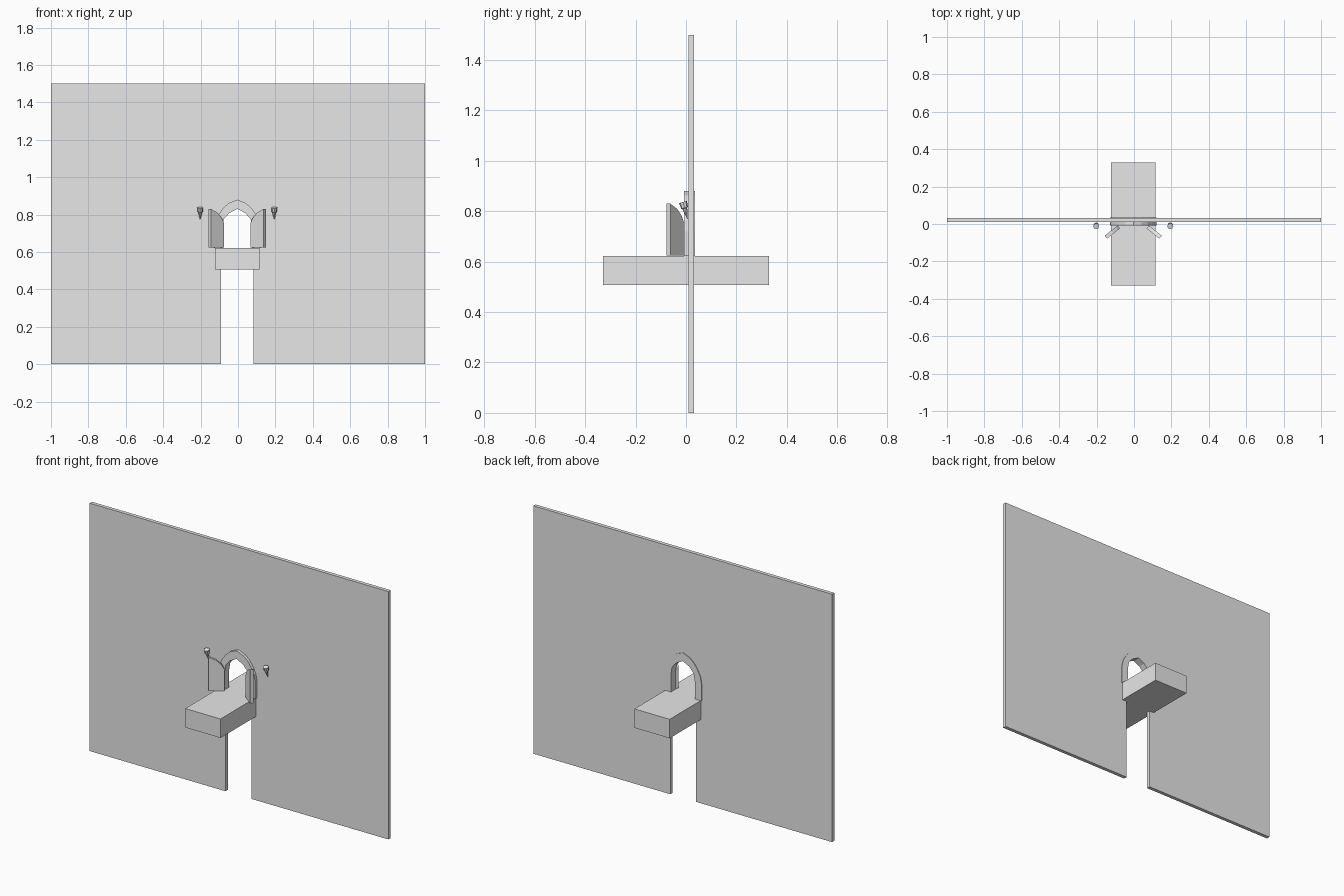
import bpy, bmesh, math
from mathutils import Matrix, Vector

cube = bpy.data.objects.get("Cube")
if cube:
    bpy.data.objects.remove(cube, do_unlink=True)

stone = bpy.data.materials.new("plain grey")
stone.use_nodes = True
GREY = (0.8, 0.8, 0.8, 1)
stone.diffuse_color = GREY
stone.node_tree.nodes["Principled BSDF"].inputs["Base Color"].default_value = GREY

CX = -0.004      # centre line of the window
SILL = 0.622     # top of the ledge


def finish(name, bm, matrix=None):
    bmesh.ops.recalc_face_normals(bm, faces=bm.faces[:])
    mesh = bpy.data.meshes.new(name)
    bm.to_mesh(mesh)
    bm.free()
    mesh.materials.append(stone)
    ob = bpy.data.objects.new(name, mesh)
    if matrix is not None:
        ob.matrix_world = matrix
    bpy.context.collection.objects.link(ob)
    return ob


def slab(name, outline, y0, y1, matrix=None):
    """Extrude an outline of (x, z) points from y0 to y1."""
    bm = bmesh.new()
    face = bm.faces.new([bm.verts.new((x, y0, z)) for x, z in outline])
    ext = bmesh.ops.extrude_face_region(bm, geom=[face])
    verts = [v for v in ext["geom"] if isinstance(v, bmesh.types.BMVert)]
    bmesh.ops.translate(bm, verts=verts, vec=(0, y1 - y0, 0))
    return finish(name, bm, matrix)


def arch(half):
    """Mirror a right half (foot to apex) into a full left-to-right arch."""
    left = [(CX - x, z) for x, z in half]
    right = [(CX + x, z) for x, z in reversed(half[:-1])]
    return left + right


outer = arch([(0.125, SILL), (0.125, 0.72), (0.117, 0.765), (0.1, 0.80),
              (0.075, 0.836), (0.045, 0.862), (0, 0.88)])
inner = arch([(0.08, SILL), (0.08, 0.73), (0.072, 0.775),
              (0.043, 0.808), (0, 0.83)])
opening = arch([(0.087, 0), (0.087, 0.73), (0.078, 0.78),
                (0.045, 0.815), (0, 0.84)])

# Wall with the doorway and window cut through as one slot
slab("wall", [(-1, 0)] + opening + [(1, 0), (1, 1.5), (-1, 1.5)], 0.01, 0.032)

# Pointed window frame
slab("window_frame", outer + inner[::-1], -0.008, 0.036)

# Ledge passing through the wall
slab("ledge", [(CX - 0.118, 0.507), (CX + 0.118, 0.507),
               (CX + 0.118, SILL), (CX - 0.118, SILL)], -0.33, 0.33)

# Open shutters, each a half arch swung outwards on its hinge
shutter = [(0, SILL + 0.003), (0.088, SILL + 0.003), (0.088, 0.83),
           (0.045, 0.81), (0.015, 0.782), (0, 0.755)]
for side, label in ((1, "left"), (-1, "right")):
    hinge = (Matrix.Translation((CX + side * 0.077, -0.016, 0))
             @ Matrix.Rotation(-side * math.radians(38), 4, "Z"))
    slab(label + "_shutter", [(side * x, z) for x, z in shutter],
         -0.01, 0.01, hinge)

# Wall torches: a tapered stem under a flared cup, leaning forwards
profile = [(0.001, 0), (0.009, 0.036), (0.009, 0.042),
           (0.014, 0.045), (0.016, 0.069)]
SIDES = 8
for side, label in ((1, "left"), (-1, "right")):
    bm = bmesh.new()
    rings = []
    for r, h in profile:
        rings.append([bm.verts.new((r * math.cos(math.tau * i / SIDES),
                                    r * math.sin(math.tau * i / SIDES), h))
                      for i in range(SIDES)])
    for low, high in zip(rings, rings[1:]):
        for i in range(SIDES):
            j = (i + 1) % SIDES
            bm.faces.new((low[i], low[j], high[j], high[i]))
    bm.faces.new(rings[0])
    bm.faces.new(rings[-1])
    place = (Matrix.Translation(Vector((CX + side * 0.198, 0.006, 0.77)))
             @ Matrix.Rotation(math.radians(15), 4, "X"))
    finish(label + "_torch", bm, place)
